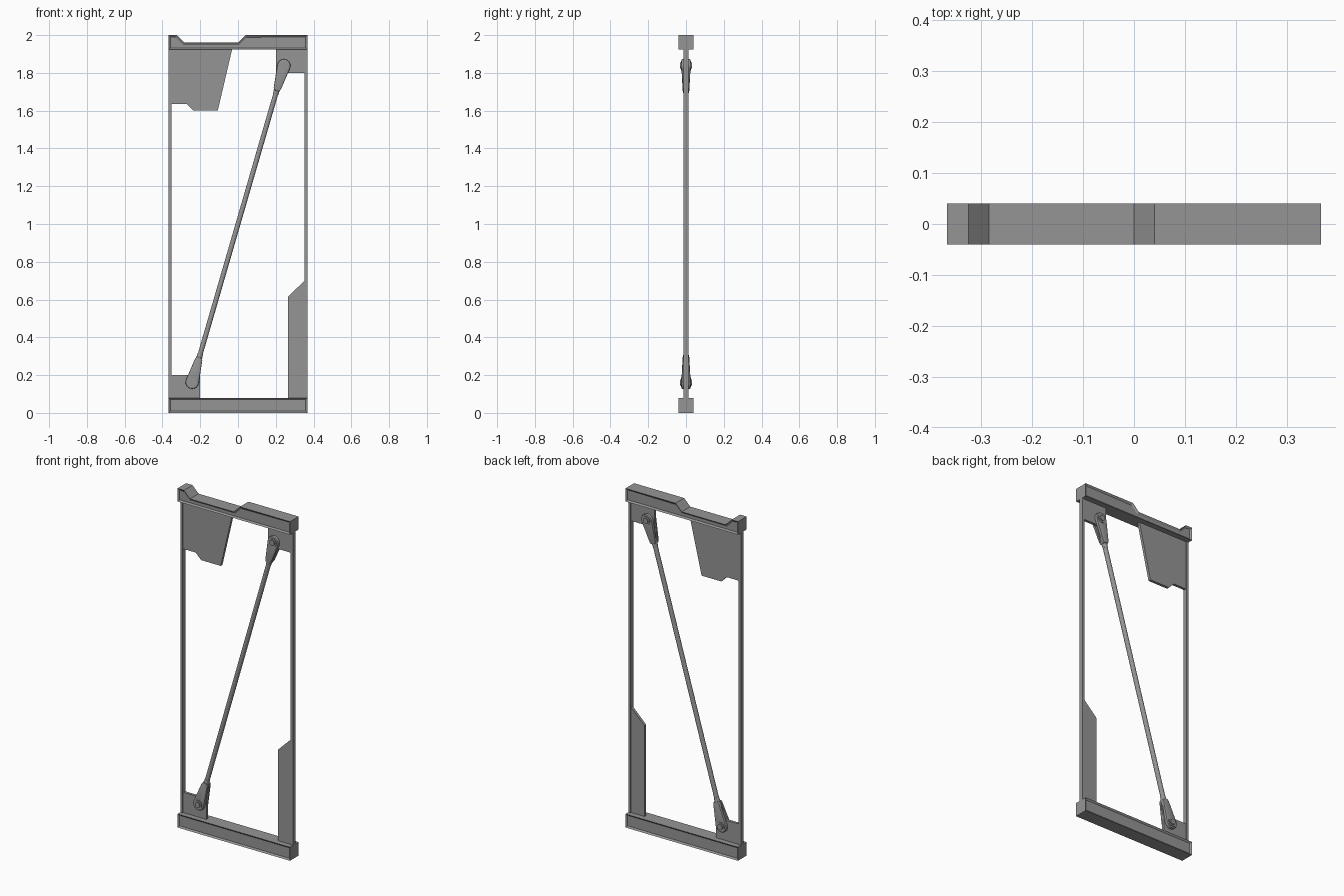
import bpy, bmesh, math
from mathutils import Matrix, Vector

cube = bpy.data.objects.get("Cube")
if cube:
    bpy.data.objects.remove(cube, do_unlink=True)

metal = bpy.data.materials.new("grey_metal")
metal.use_nodes = True
GREY = (0.3, 0.3, 0.3, 1)
metal.diffuse_color = GREY
metal.node_tree.nodes["Principled BSDF"].inputs["Base Color"].default_value = GREY


def finish(name, bm, matrix=None, smooth=False):
    bmesh.ops.recalc_face_normals(bm, faces=bm.faces)
    mesh = bpy.data.meshes.new(name)
    bm.to_mesh(mesh)
    bm.free()
    mesh.materials.append(metal)
    obj = bpy.data.objects.new(name, mesh)
    bpy.context.collection.objects.link(obj)
    if matrix:
        obj.matrix_world = matrix
    if smooth:
        bpy.ops.object.select_all(action='DESELECT')
        obj.select_set(True)
        bpy.context.view_layer.objects.active = obj
        bpy.ops.object.shade_smooth_by_angle(angle=math.radians(35))
    return obj


def prism(outline, y0, y1):
    """Extrude an x-z outline from y0 to y1."""
    bm = bmesh.new()
    face = bm.faces.new([bm.verts.new((x, y0, z)) for x, z in outline])
    new = bmesh.ops.extrude_face_region(bm, geom=[face])["geom"]
    verts = [v for v in new if isinstance(v, bmesh.types.BMVert)]
    bmesh.ops.translate(bm, verts=verts, vec=(0, y1 - y0, 0))
    bmesh.ops.recalc_face_normals(bm, faces=bm.faces)
    return bm


def plate(name, outline, half):
    return finish(name, prism(outline, -half, half))


def rect(x0, x1, z0, z1):
    return [(x0, z0), (x1, z0), (x1, z1), (x0, z1)]


def beam(name, outline):
    """Solid beam with a sunken panel on its front and back."""
    bm = prism(outline, -0.04, 0.04)
    sides = [f for f in bm.faces if abs(f.normal.y) > 0.9]
    for f in sides:
        bmesh.ops.inset_individual(bm, faces=[f], thickness=0.013, depth=-0.008)
    return finish(name, bm)


def cylinder(name, radius, length, matrix, top=None):
    bm = bmesh.new()
    bmesh.ops.create_cone(bm, cap_ends=True, segments=24, radius1=radius,
                          radius2=top or radius, depth=length)
    return finish(name, bm, matrix, smooth=True)


# Frame: beams and posts
W = 0.367
IN = 0.352
beam("bottom_beam", rect(-W, W, 0, 0.08))
beam("top_beam", [(-W, 1.923), (W, 1.923), (W, 2), (0.04, 2), (0, 1.96),
                  (-0.285, 1.96), (-0.325, 2), (-W, 2)])
plate("right_post", rect(-W, -IN, 0.07, 1.93), 0.013)
plate("left_post", rect(IN, W, 0.07, 1.93), 0.013)

# Panel plates and corner gussets
T = 0.008
plate("upper_panel", [(-IN, 1.93), (-0.03, 1.93), (-0.107, 1.6), (-0.235, 1.6),
                      (-0.27, 1.635), (-IN, 1.635)], T)
plate("lower_panel", [(0.265, 0.07), (IN, 0.07), (IN, 0.7), (0.265, 0.615)], T)
plate("upper_gusset", rect(0.2, IN, 1.8, 1.93), T)
plate("lower_gusset", rect(-IN, -0.2, 0.07, 0.2), T)

# Diagonal tie rod
PIN = Vector((0.243, 0, 0.838))
MID = Vector((0, 0, 1))
tilt = math.atan2(PIN.x, PIN.z)
base = Matrix.Translation(MID) @ Matrix.Rotation(tilt, 4, 'Y')
cylinder("tie_rod", 0.013, 2 * PIN.length - 0.24, base)

# Forked end at each pin: two cheeks, a solid root, a collar and a pin
R = 0.035
arc = [math.radians(a) for a in range(-10, 191, 20)]
cheek = [(R * math.cos(a), R * math.sin(a)) for a in arc]
cheek += [(-0.02, -0.125), (-0.014, -0.138), (0.014, -0.138), (0.02, -0.125)]

for end, turn in (("upper", 0), ("lower", math.pi)):
    place = (Matrix.Translation(MID) @ Matrix.Rotation(tilt + turn, 4, 'Y')
             @ Matrix.Translation((0, 0, PIN.length)))
    for side, s in (("front", -1), ("back", 1)):
        bm = prism(cheek, s * 0.007, s * 0.024)
        outer = [e for e in bm.edges
                 if all(abs(v.co.y) > 0.02 for v in e.verts)]
        bmesh.ops.bevel(bm, geom=outer, offset=0.005, segments=2,
                        profile=0.5, affect='EDGES')
        for v in bm.verts:
            if v.co.z < -0.1:
                v.co.y *= 0.75
        finish(f"{end}_{side}_cheek", bm, place, smooth=True)
    finish(f"{end}_fork_root", prism(rect(-0.017, 0.017, -0.135, -0.075),
                                     -0.01, 0.01), place)
    cylinder(f"{end}_collar", 0.014, 0.03,
             place @ Matrix.Translation((0, 0, -0.145)), top=0.016)
    across = place @ Matrix.Rotation(math.pi / 2, 4, 'X')
    cylinder(f"{end}_washer", 0.025, 0.054, across)
    cylinder(f"{end}_pin", 0.016, 0.066, across)
